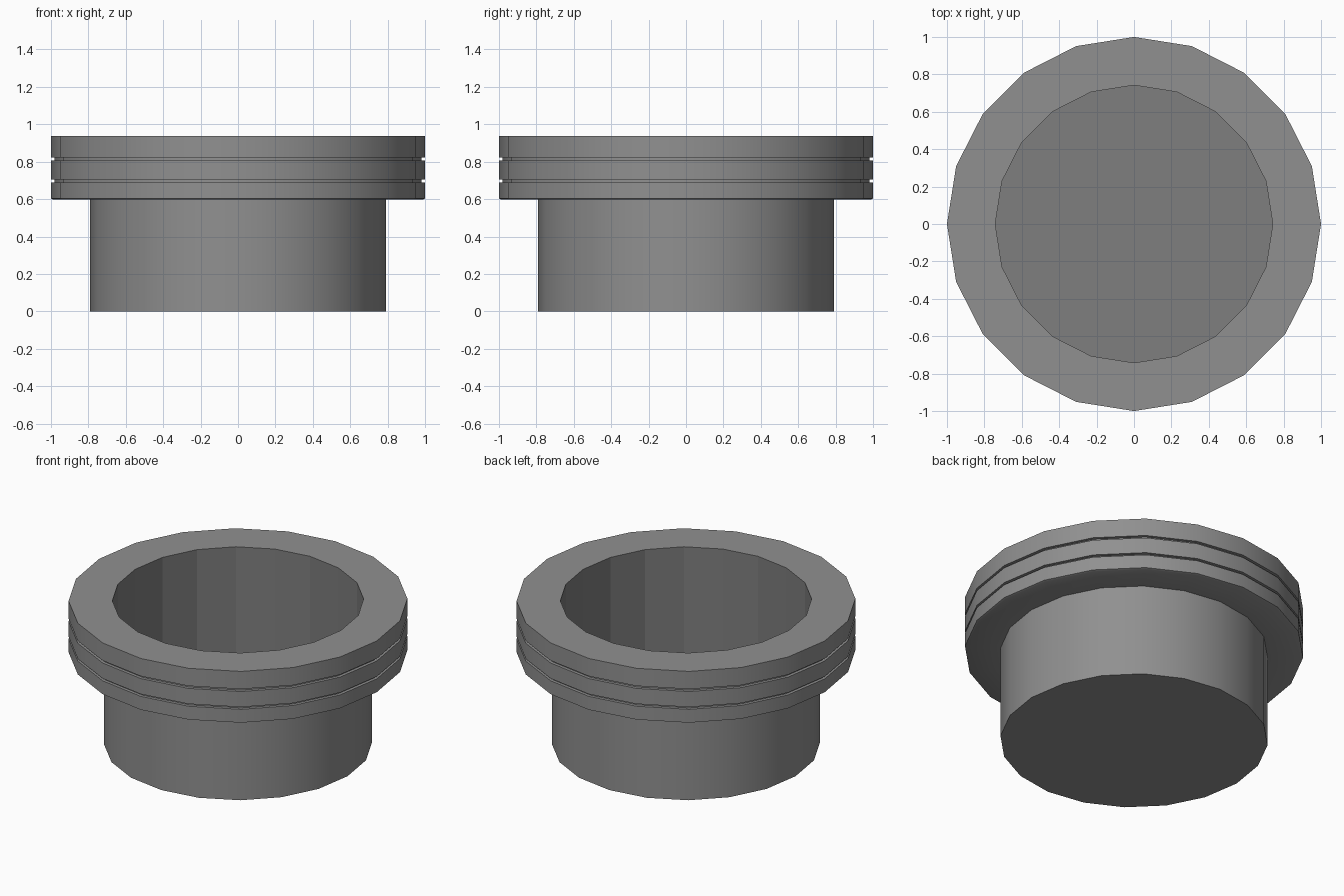
import bpy, bmesh, math

if "Cube" in bpy.data.objects:
    bpy.data.objects.remove(bpy.data.objects["Cube"])

SIDES = 20


def grey(name, value):
    mat = bpy.data.materials.new(name)
    mat.diffuse_color = (value, value, value, 1)
    mat.use_nodes = True
    mat.node_tree.nodes["Principled BSDF"].inputs["Base Color"].default_value = mat.diffuse_color
    return mat


def lathe(name, profile, inner_count):
    """Turn a (radius, z) profile into a closed 20-sided solid with capped ends.
    The last inner_count bands and the floor take the second material."""
    bm = bmesh.new()
    rings = []
    for r, z in profile:
        rings.append([bm.verts.new((r * math.cos(2 * math.pi * i / SIDES),
                                    r * math.sin(2 * math.pi * i / SIDES), z))
                      for i in range(SIDES)])
    for k, (a, b) in enumerate(zip(rings, rings[1:])):
        for i in range(SIDES):
            j = (i + 1) % SIDES
            face = bm.faces.new((a[i], a[j], b[j], b[i]))
            face.material_index = int(k >= len(rings) - 1 - inner_count)
    bm.faces.new(rings[0][::-1])                     # underside
    bm.faces.new(rings[-1]).material_index = 1       # inner floor
    bmesh.ops.recalc_face_normals(bm, faces=bm.faces)
    mesh = bpy.data.meshes.new(name)
    bm.to_mesh(mesh)
    bm.free()
    obj = bpy.data.objects.new(name, mesh)
    bpy.context.collection.objects.link(obj)
    return obj


# Cup wall, then the flange with its small lower chamfer
profile = [(0.79, 0.0), (0.79, 0.598), (0.988, 0.598), (1.0, 0.603)]
# Two narrow grooves around the flange
for low, high in ((0.69, 0.705), (0.806, 0.822)):
    profile += [(1.0, low), (0.98, low), (0.98, high), (1.0, high)]
# Top rim, inner wall and floor of the hollow
profile += [(1.0, 0.937), (0.742, 0.937), (0.742, 0.05)]

cup = lathe("flanged_cup", profile, 1)
cup.data.materials.append(grey("dark_grey", 0.28))
cup.data.materials.append(grey("darker_grey_inside", 0.21))
bpy.context.view_layer.objects.active = cup
cup.select_set(True)
bpy.ops.object.shade_smooth_by_angle(angle=math.radians(30))

# The hollow keeps flat facets
for face in cup.data.polygons:
    if face.material_index == 1:
        face.use_smooth = False
